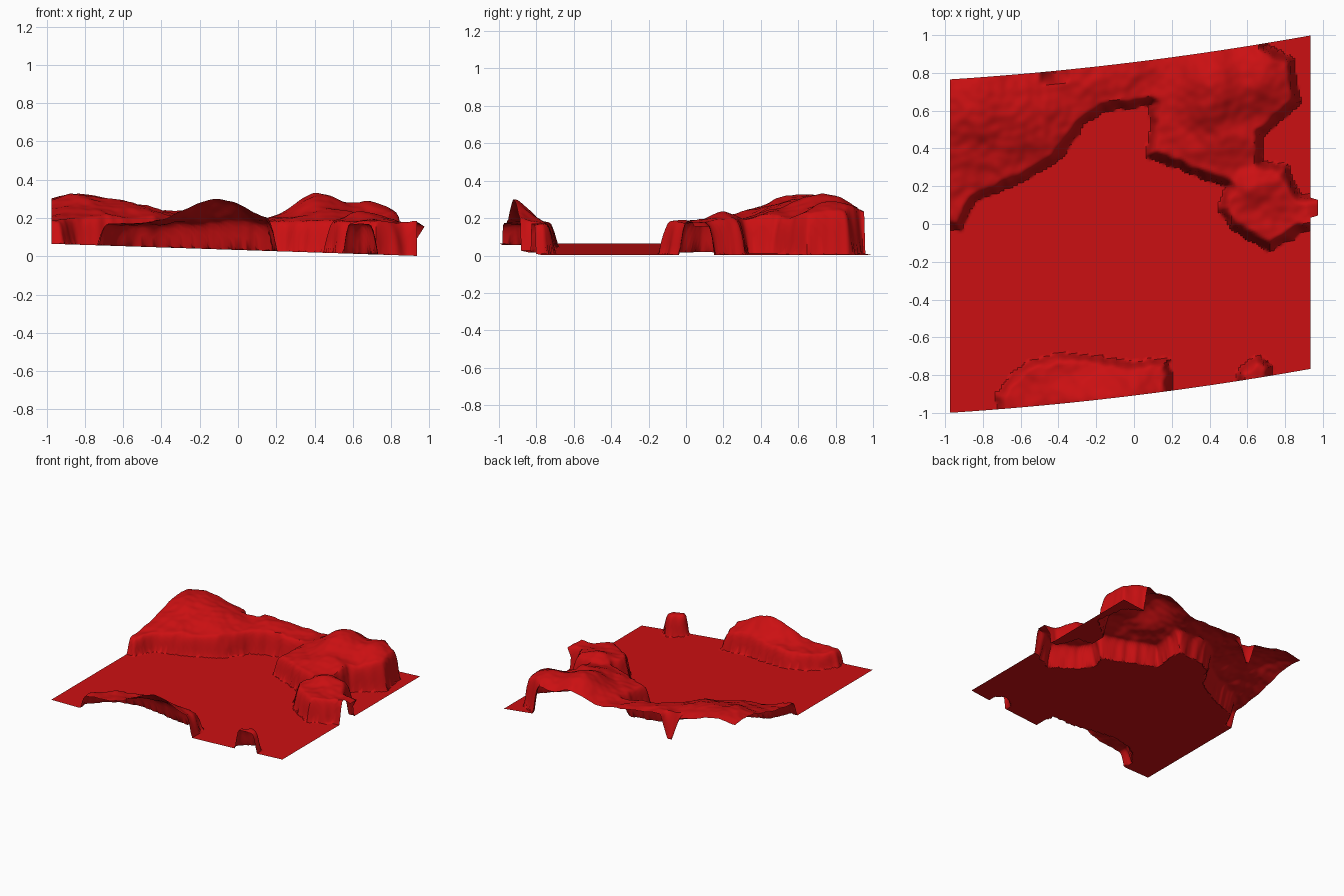
import bpy, math
from mathutils import Vector, noise

if "Cube" in bpy.data.objects:
    bpy.data.objects.remove(bpy.data.objects["Cube"])

red = bpy.data.materials.new("terrain red")
red.diffuse_color = (0.6, 0.005, 0.006, 1)
red.use_nodes = True
red.node_tree.nodes["Principled BSDF"].inputs["Base Color"].default_value = red.diffuse_color

X0, X1, DEPTH = -0.975, 0.935, 1.765
NX, NY = 160, 150

# each hill: footprint outline, rim height, peaks (x, y, rise above rim, x radius, y radius)
BACK_OUTLINE = [(-1.2, -.04), (-.92, -.03), (-.84, .12), (-.65, .2), (-.41, .33), (-.27, .52),
                (-.16, .6), (.09, .63), (.07, .36), (.3, .27), (.49, .2), (.44, .08),
                (.53, -.03), (.72, -.14), (.89, -.04), (1.1, -.01), (1.1, .14), (.88, .15),
                (.8, .31), (.68, .33), (.68, .47), (.88, .64), (.84, .87), (.7, .95),
                (.68, 1.2), (-1.2, 1.2)]
BACK_PEAKS = [(-.85, .65, .145, .3, .35), (-.6, .6, .1, .25, .25), (-.3, .75, .06, .3, .2),
              (.42, .72, .155, .17, .22), (.66, .78, .105, .22, .2), (.5, .47, .06, .2, .15),
              (.66, .2, .055, .12, .1)]
FRONT_OUTLINE = [(-.7, -1.2), (-.73, -.9), (-.58, -.73), (-.35, -.68), (0, -.73),
                 (.19, -.71), (.21, -1.2)]
KNOB_OUTLINE = [(.57, -1), (.55, -.78), (.65, -.69), (.73, -.75), (.73, -1)]
HILLS = [(BACK_OUTLINE, .18, BACK_PEAKS),
         (FRONT_OUTLINE, .165, [(-.1, -.93, .14, .22, .12)]),
         (KNOB_OUTLINE, .17, [])]


def front_y(x):
    return -0.908 + 0.123 * x + 0.03 * x * x


def floor_z(x):
    return 0.063 * (X1 - x) / (X1 - X0) + 0.002


def inside_distance(x, y, poly):
    """Distance to the outline, positive inside."""
    best, inside = 9.0, False
    for i, (ax, ay) in enumerate(poly):
        bx, by = poly[i - 1]
        dx, dy = bx - ax, by - ay
        t = max(0, min(1, ((x - ax) * dx + (y - ay) * dy) / (dx * dx + dy * dy)))
        best = min(best, math.hypot(x - ax - t * dx, y - ay - t * dy))
        if (ay > y) != (by > y) and x < ax + dx * (y - ay) / dy:
            inside = not inside
    return best if inside else -best


def top_z(x, y, rim, peaks):
    """Rim height plus softly merged peaks and rocky lumps."""
    rise = sum((h * math.exp(-((x - px) / rx) ** 2 - ((y - py) / ry) ** 2)) ** 3
               for px, py, h, rx, ry in peaks) ** (1 / 3)
    lumps = 0.013 * noise.noise(Vector((x * 8, y * 8, 1))) + 0.006 * noise.noise(Vector((x * 20, y * 20, 4)))
    return rim + rise + lumps


def height(x, y):
    base = floor_z(x)
    z = base
    for outline, rim, peaks in HILLS:
        d = inside_distance(x, y, outline)
        if d > -0.03:                          # ragged foot of the cliffs
            d += 0.014 * noise.noise(Vector((x * 18, y * 18, 7)))
        if d > 0:
            f = 1 - (1 - min(1, d / 0.05)) ** 2.2
            z = max(z, base + (top_z(x, y, rim, peaks) - base) * f)
    # narrow gully that drops to floor level at the back edge
    to_back = front_y(x) + DEPTH - y
    gully = max(0, 1 - abs(x + 0.42) / 0.08) * max(0, 1 - to_back / 0.07)
    return z + (base - z) * min(1, 1.3 * gully)


# one open sheet: sloping floor with hollow hills
verts = []
for j in range(NY + 1):
    for i in range(NX + 1):
        x = X0 + (X1 - X0) * i / NX
        y = front_y(x) + DEPTH * j / NY
        z = height(x, y)
        if i == NX and 0.035 < y < 0.13:      # small lip overhanging the right edge
            x, z = 0.975, 0.155
        verts.append((x, y, z))
row = NX + 1
faces = [(j * row + i, j * row + i + 1, (j + 1) * row + i + 1, (j + 1) * row + i)
         for j in range(NY) for i in range(NX)]

mesh = bpy.data.meshes.new("terrain")
mesh.from_pydata(verts, [], faces)
mesh.materials.append(red)
terrain = bpy.data.objects.new("terrain", mesh)
bpy.context.collection.objects.link(terrain)
bpy.context.view_layer.objects.active = terrain
terrain.select_set(True)
bpy.ops.object.shade_smooth_by_angle(angle=math.radians(45))
